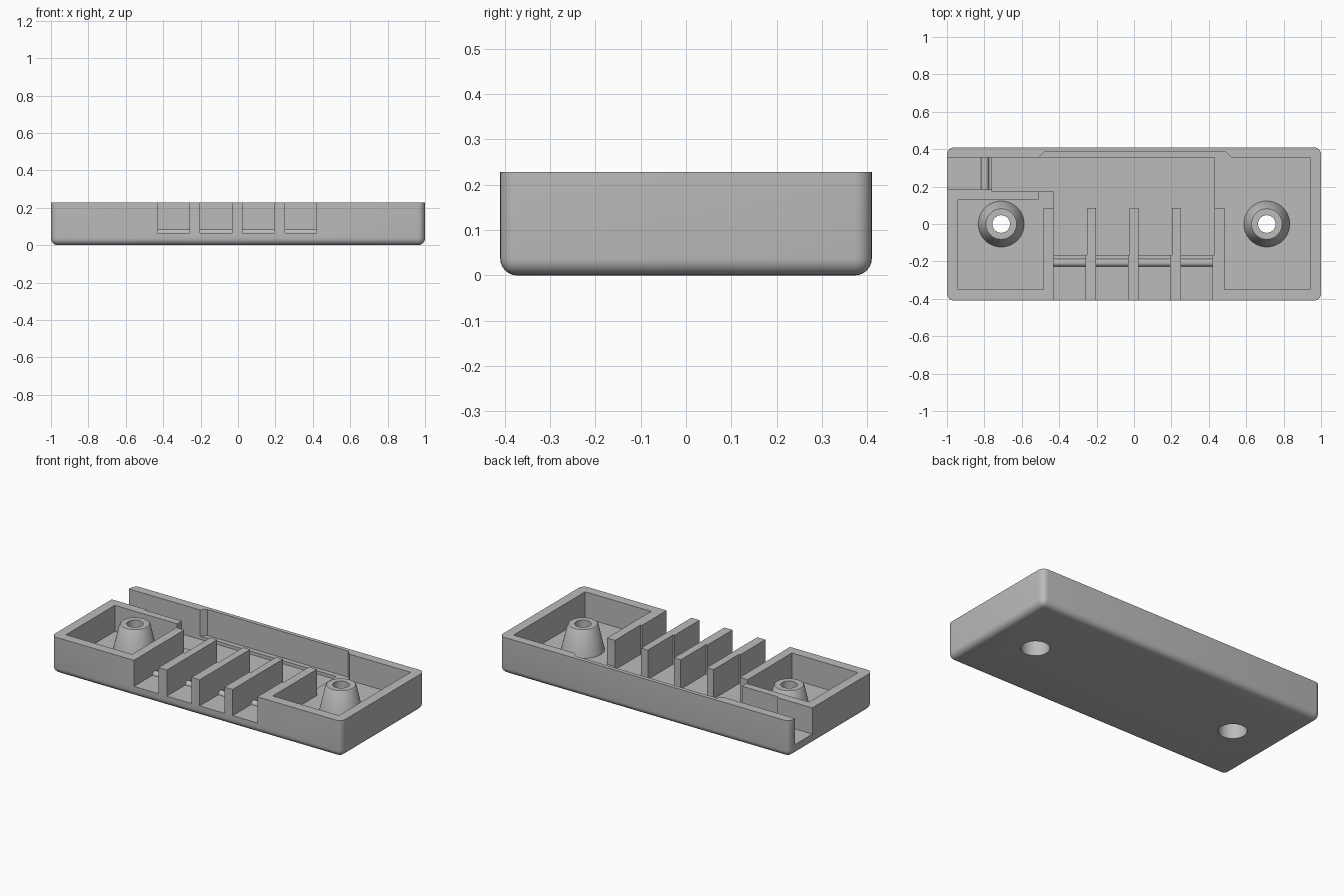
import bpy, bmesh, math
from mathutils import Matrix, Vector

cube = bpy.data.objects.get("Cube")
if cube:
    bpy.data.objects.remove(cube, do_unlink=True)

TOP, FLOOR, RECESS = 0.228, 0.065, 0.045
BOSS_X, BORE = 0.71, 0.08

grey = bpy.data.materials.new("plain_grey")
grey.use_nodes = True
grey.diffuse_color = (0.5, 0.5, 0.5, 1)
grey.node_tree.nodes["Principled BSDF"].inputs["Base Color"].default_value = (0.5, 0.5, 0.5, 1)


def make_object(name, bm):
    bmesh.ops.recalc_face_normals(bm, faces=bm.faces)
    mesh = bpy.data.meshes.new(name)
    bm.to_mesh(mesh)
    bm.free()
    mesh.materials.append(grey)
    obj = bpy.data.objects.new(name, mesh)
    bpy.context.collection.objects.link(obj)
    return obj


def prism(name, outline, z0, z1):
    bm = bmesh.new()
    face = bm.faces.new([bm.verts.new((x, y, z0)) for x, y in outline])
    ext = bmesh.ops.extrude_face_region(bm, geom=[face])
    moved = [v for v in ext["geom"] if isinstance(v, bmesh.types.BMVert)]
    bmesh.ops.translate(bm, verts=moved, vec=(0, 0, z1 - z0))
    return make_object(name, bm)


def box(name, x0, x1, y0, y1, z0, z1=0.4):
    return prism(name, [(x0, y0), (x1, y0), (x1, y1), (x0, y1)], z0, z1)


def rod(name, radius, length, centre, axis, segments=32):
    bm = bmesh.new()
    turn = Vector((0, 0, 1)).rotation_difference(Vector(axis)).to_matrix().to_4x4()
    bmesh.ops.create_cone(bm, cap_ends=True, segments=segments, radius1=radius, radius2=radius,
                          depth=length, matrix=Matrix.Translation(centre) @ turn)
    return make_object(name, bm)


def smooth(obj, degrees=30):
    bpy.ops.object.select_all(action="DESELECT")
    obj.select_set(True)
    bpy.context.view_layer.objects.active = obj
    bpy.ops.object.shade_smooth_by_angle(angle=math.radians(degrees))


# Outer block, rounded on the upright and bottom edges
body = box("tray_body", -1, 1, -0.41, 0.41, 0, TOP)
bm = bmesh.new()
bm.from_mesh(body.data)
edges = [e for e in bm.edges if min(v.co.z for v in e.verts) < 0.01]
bmesh.ops.bevel(bm, geom=edges, offset=0.038, segments=6, profile=0.5, affect="EDGES")
bm.to_mesh(body.data)
bm.free()

# Pockets, rear bay and cable channel
cutters = [
    box("cut_pocket_right", -0.94, -0.485, -0.35, 0.13, FLOOR),
    box("cut_pocket_left", 0.485, 0.94, -0.35, 0.355, FLOOR),
    box("cut_rear_bay", -0.51, 0.6, 0.085, 0.355, FLOOR),
    box("cut_channel", -1.1, -0.4, 0.185, 0.355, FLOOR),
    prism("cut_wall_relief", [(-0.51, 0.3), (0.52, 0.3), (0.52, 0.355), (0.49, 0.385),
                              (-0.48, 0.385), (-0.51, 0.355)], FLOOR, 0.4),
    box("cut_recess", -0.43, 0.43, 0.085, 0.355, RECESS),
    box("cut_channel_recess", -0.76, -0.4, 0.175, 0.355, RECESS),
]

# Four front slots, wider and deeper behind the clamp ridge
starts = [-0.43 + 0.2267 * i for i in range(4)]
for x in starts:
    cutters.append(box("cut_slot", x, x + 0.17, -0.5, 0.15, FLOOR))
    cutters.append(box("cut_slot_rear", x, x + 0.18, -0.165, 0.15, RECESS))

# Screw bores through the floor
for side in (-1, 1):
    cutters.append(rod("cut_bore", BORE, 0.3, (side * BOSS_X, 0, 0.1), (0, 0, 1), 48))

for cutter in cutters:
    mod = body.modifiers.new(cutter.name, "BOOLEAN")
    mod.operation = "DIFFERENCE"
    mod.solver = "EXACT"
    mod.object = cutter
    cutter.hide_render = True
bpy.context.view_layer.update()
result = bpy.data.meshes.new_from_object(body.evaluated_get(bpy.context.evaluated_depsgraph_get()))
body.modifiers.clear()
body.data = result
for cutter in cutters:
    bpy.data.objects.remove(cutter, do_unlink=True)
smooth(body)

# Cable clamp ridges
for i, x in enumerate(starts):
    smooth(rod(f"slot_ridge_{i + 1}", 0.021, 0.17, (x + 0.085, -0.207, FLOOR), (1, 0, 0)))
smooth(rod("channel_ridge", 0.021, 0.17, (-0.797, 0.27, FLOOR), (0, 1, 0)))

# Tapered screw bosses, counterbored from below
profile = [(BORE, FLOOR), (BORE, 0.15), (0.047, 0.15), (0.047, 0.225),
           (0.082, 0.225), (0.088, 0.218), (0.123, FLOOR)]
for side, label in ((-1, "right"), (1, "left")):
    bm = bmesh.new()
    verts = [bm.verts.new((r, 0, z)) for r, z in profile]
    loop = [bm.edges.new((verts[i], verts[(i + 1) % len(verts)])) for i in range(len(verts))]
    bmesh.ops.spin(bm, geom=verts + loop, cent=(0, 0, 0), axis=(0, 0, 1),
                   angle=math.tau, steps=48, use_duplicate=False)
    bmesh.ops.remove_doubles(bm, verts=bm.verts, dist=0.0005)
    boss = make_object(f"screw_boss_{label}", bm)
    boss.location.x = side * BOSS_X
    smooth(boss)
